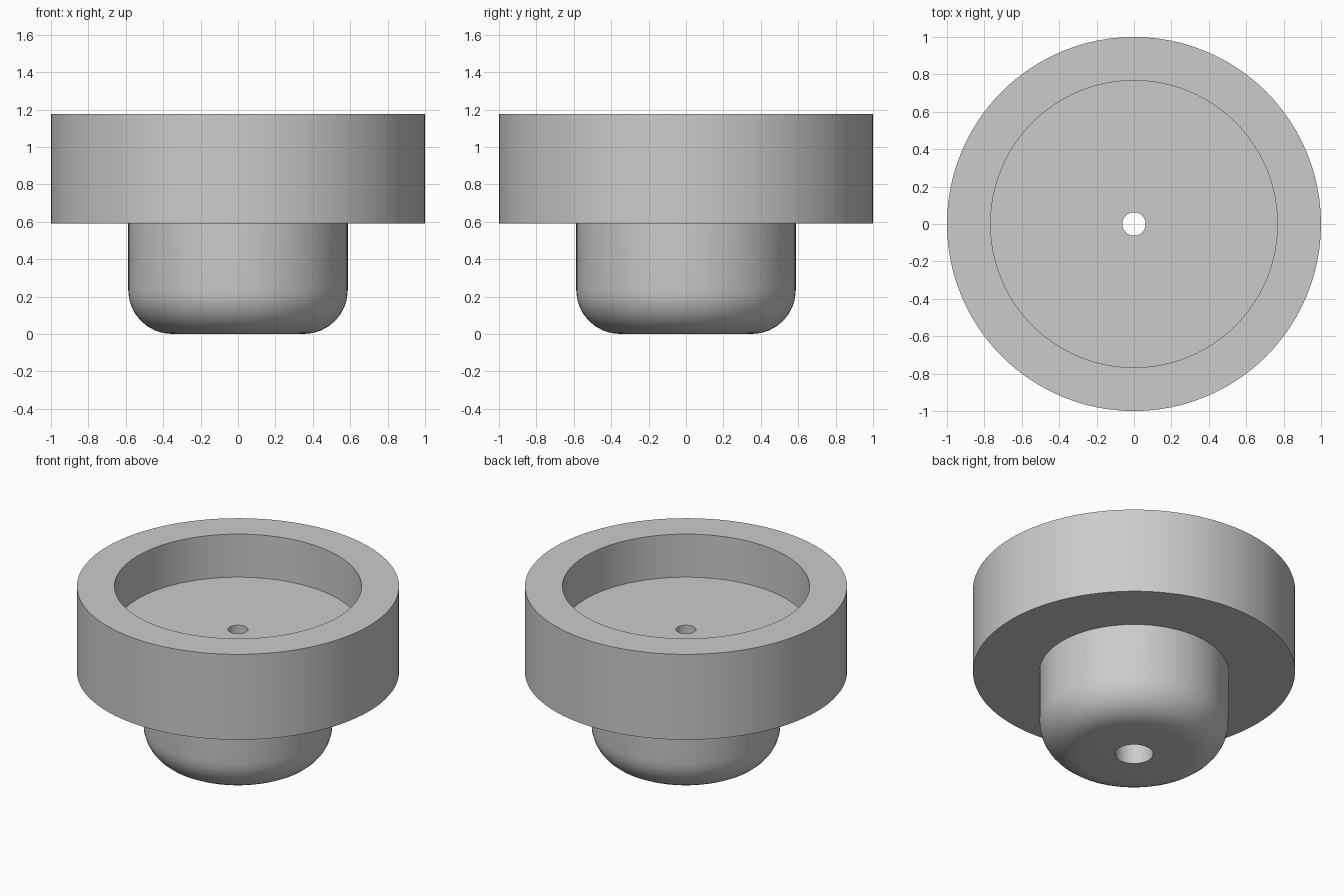
import bpy, bmesh, math

cube = bpy.data.objects.get("Cube")
if cube:
    bpy.data.objects.remove(cube, do_unlink=True)

grey = bpy.data.materials.new("plain grey")
grey.use_nodes = True
color = (0.6, 0.6, 0.6, 1)
grey.diffuse_color = color
grey.node_tree.nodes["Principled BSDF"].inputs["Base Color"].default_value = color

SEGMENTS = 96
TOP, STEP, FLOOR = 1.175, 0.59, 0.88
RIM, RECESS, STEM = 1.0, 0.767, 0.587
FILLET = 0.235
SMALL_HOLE, LARGE_HOLE = 0.062, 0.118


def lathe(name, profile):
    """Revolve a closed (radius, height) outline around the z axis."""
    bm = bmesh.new()
    verts = [bm.verts.new((r, 0, z)) for r, z in profile]
    edges = [bm.edges.new((a, b)) for a, b in zip(verts, verts[1:] + verts[:1])]
    bmesh.ops.spin(bm, geom=verts + edges, cent=(0, 0, 0), axis=(0, 0, 1),
                   angle=math.tau, steps=SEGMENTS, use_merge=True)
    bmesh.ops.remove_doubles(bm, verts=bm.verts, dist=0.0001)
    bmesh.ops.recalc_face_normals(bm, faces=bm.faces)
    mesh = bpy.data.meshes.new(name)
    bm.to_mesh(mesh)
    bm.free()
    mesh.materials.append(grey)
    obj = bpy.data.objects.new(name, mesh)
    bpy.context.collection.objects.link(obj)
    bpy.ops.object.select_all(action="DESELECT")
    obj.select_set(True)
    bpy.context.view_layer.objects.active = obj
    bpy.ops.object.shade_smooth_by_angle(angle=math.radians(30))
    return obj


# Rounded lower edge of the stem
steps = 8
fillet = []
for i in range(steps + 1):
    a = math.pi / 2 * i / steps
    fillet.append((STEM - FILLET + FILLET * math.sin(a), FILLET - FILLET * math.cos(a)))

# Stem, wide rim, recess and stepped centre hole in one outline
outline = [(LARGE_HOLE, 0)] + fillet + [
    (STEM, STEP), (RIM, STEP), (RIM, TOP), (RECESS, TOP), (RECESS, FLOOR),
    (SMALL_HOLE, FLOOR), (SMALL_HOLE, STEP), (LARGE_HOLE, STEP),
]
lathe("recessed_foot", outline)
